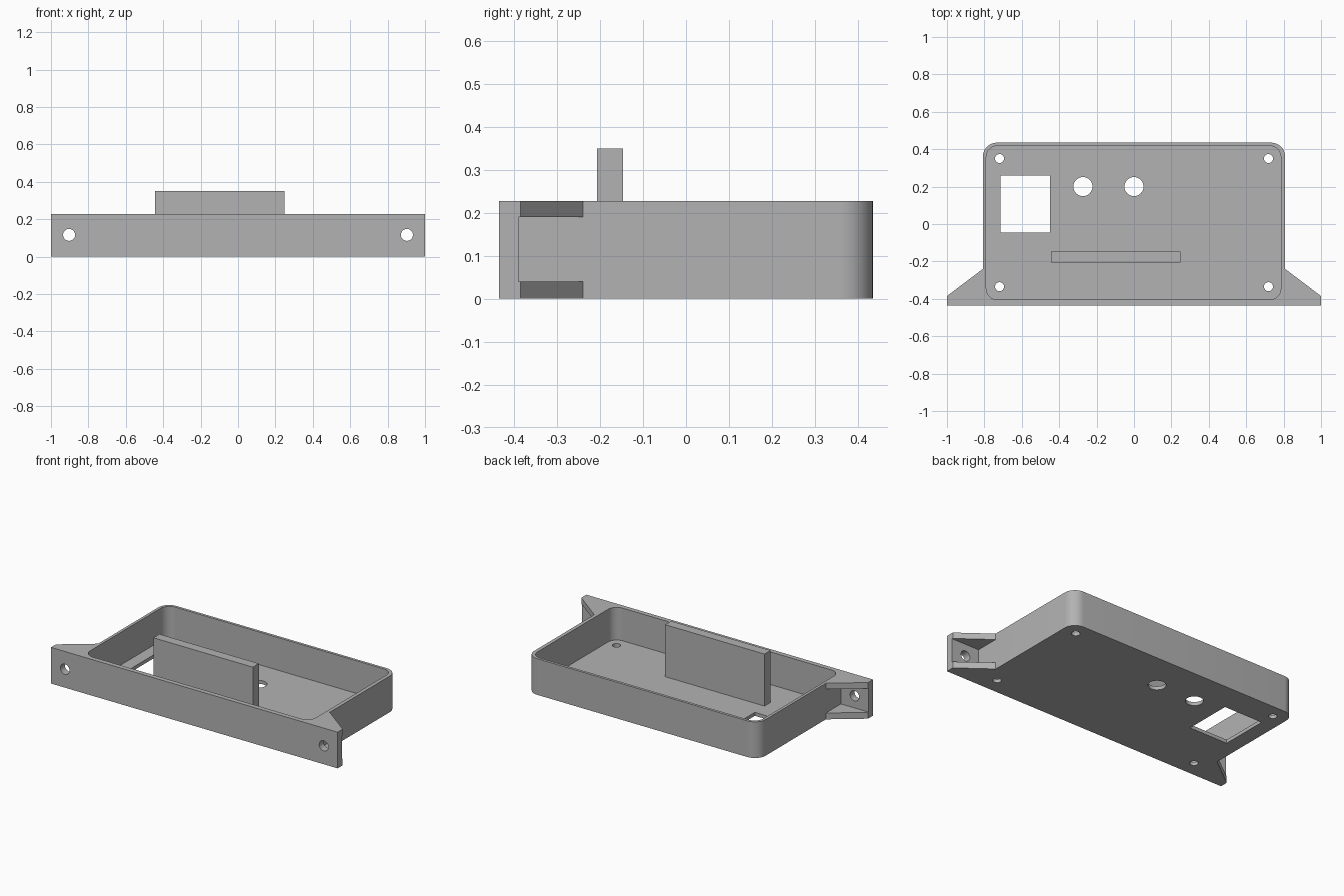
import bpy
import bmesh
from math import cos, sin, pi, radians
from mathutils import Matrix

cube = bpy.data.objects.get("Cube")
if cube:
    bpy.data.objects.remove(cube, do_unlink=True)

grey = bpy.data.materials.new("plain grey")
grey.use_nodes = True
colour = (0.45, 0.45, 0.45, 1)
grey.diffuse_color = colour
grey.node_tree.nodes["Principled BSDF"].inputs["Base Color"].default_value = colour

HEIGHT, FLOOR = 0.228, 0.022
SIDE, FRONT, BACK = 0.808, -0.435, 0.435


def arc(cx, cy, r, start, end, steps=10):
    """Points on an arc, angles in degrees."""
    angles = [radians(start + (end - start) * i / steps) for i in range(steps + 1)]
    return [(cx + r * cos(a), cy + r * sin(a)) for a in angles]


def rounded_rect(x0, x1, y0, y1, r):
    return (arc(x1 - r, y0 + r, r, -90, 0) + arc(x1 - r, y1 - r, r, 0, 90)
            + arc(x0 + r, y1 - r, r, 90, 180) + arc(x0 + r, y0 + r, r, 180, 270))


def rect(x0, x1, y0, y1):
    return [(x0, y0), (x1, y0), (x1, y1), (x0, y1)]


def circle(cx, cy, r):
    return arc(cx, cy, r, 0, 360, 32)[:-1]


def prism(name, outline, z0, z1, matrix=None):
    """Extrude a closed outline from z0 to z1."""
    bm = bmesh.new()
    face = bm.faces.new([bm.verts.new((x, y, z0)) for x, y in outline])
    top = bmesh.ops.extrude_face_region(bm, geom=[face])["geom"]
    verts = [v for v in top if isinstance(v, bmesh.types.BMVert)]
    bmesh.ops.translate(bm, verts=verts, vec=(0, 0, z1 - z0))
    if matrix:
        bm.transform(matrix)
    bmesh.ops.recalc_face_normals(bm, faces=bm.faces)
    mesh = bpy.data.meshes.new(name)
    bm.to_mesh(mesh)
    bm.free()
    mesh.materials.append(grey)
    obj = bpy.data.objects.new(name, mesh)
    bpy.context.collection.objects.link(obj)
    return obj


# Tray body with the wide mounting flange and its tapered ears
R = 0.075
half = [(1, FRONT), (1, -0.385), (SIDE, -0.24)] + arc(SIDE - R, BACK - R, R, 0, 90)
tray = prism("tray", half + [(-x, y) for x, y in reversed(half)], 0, HEIGHT)

# Inner cavity
cutters = [prism("cavity_cutter", rounded_rect(-0.79, 0.785, -0.405, 0.418, 0.06), FLOOR, 0.5)]

# Ear pockets and flange bolt holes
turn = Matrix.Rotation(pi / 2, 4, "X")
for s in (-1, 1):
    xs = sorted((s * SIDE, s * 1.1))
    cutters.append(prism("pocket_cutter", rect(*xs, -0.39, -0.2), 0.04, 0.19))
    cutters.append(prism("bolt_cutter", circle(s * 0.903, 0.116, 0.032), 0.35, 0.5, turn))
    # Corner screw holes in the floor
    for y in (-0.335, 0.35):
        cutters.append(prism("screw_cutter", circle(s * 0.719, y, 0.024), -0.1, 0.1))

# Round openings and the rectangular window in the floor
for x in (-0.273, 0):
    cutters.append(prism("opening_cutter", circle(x, 0.2, 0.051), -0.1, 0.1))
cutters.append(prism("window_cutter", rect(-0.715, -0.448, -0.046, 0.258), -0.1, 0.1))

bpy.context.view_layer.objects.active = tray
for cutter in cutters:
    cutter.hide_render = True
    mod = tray.modifiers.new("cut", "BOOLEAN")
    mod.operation = "DIFFERENCE"
    mod.solver = "EXACT"
    mod.object = cutter
    bpy.ops.object.modifier_apply(modifier=mod.name)
    bpy.data.objects.remove(cutter, do_unlink=True)

# Upright panel standing on the floor
prism("upright_panel", rect(-0.445, 0.248, -0.207, -0.147), FLOOR - 0.005, 0.35)

# Smooth the rounded corners, keep the edges sharp
bpy.ops.object.select_all(action="DESELECT")
tray.select_set(True)
bpy.ops.object.shade_smooth_by_angle(angle=radians(30))
